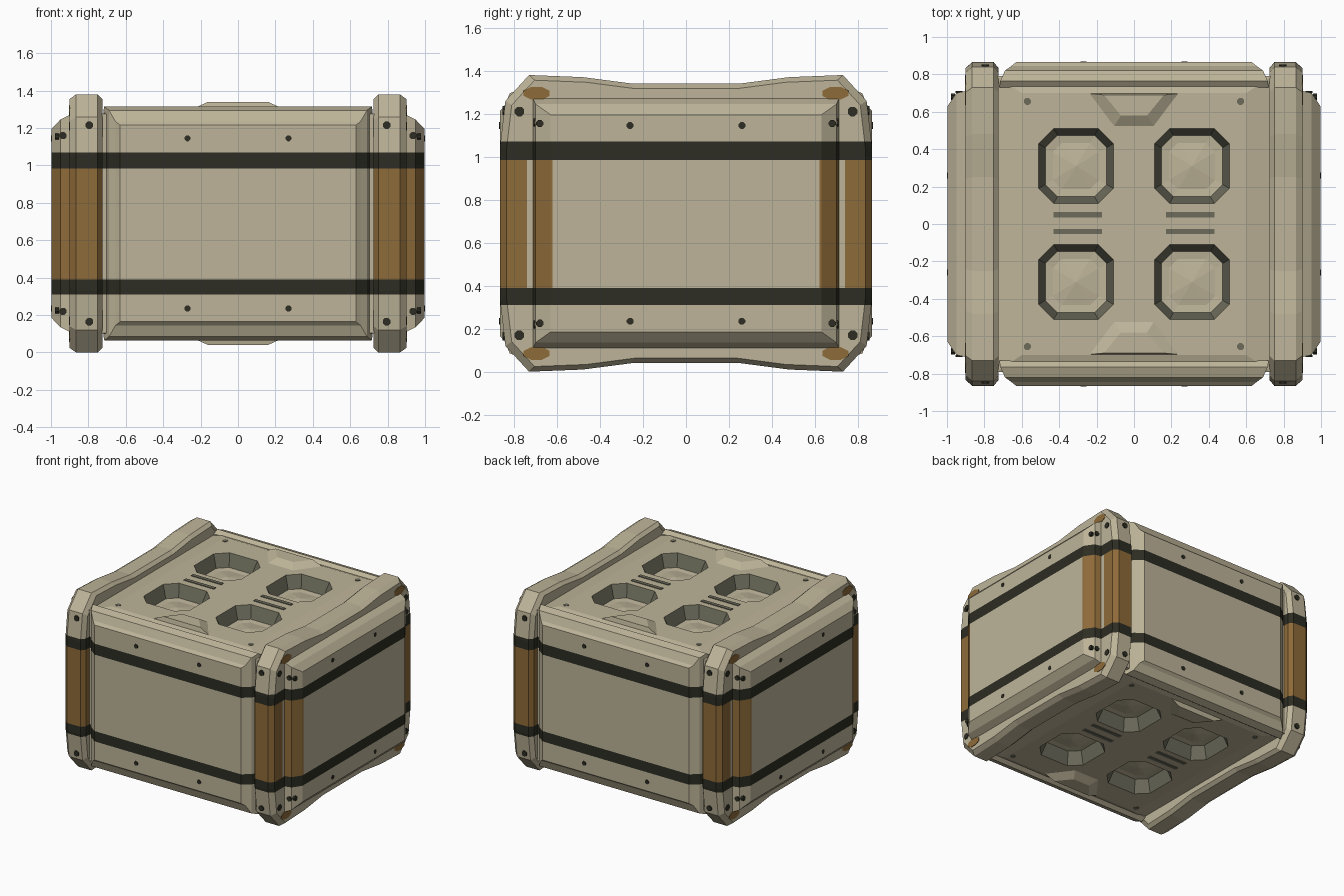
import bpy, bmesh, math
from mathutils import Vector

if "Cube" in bpy.data.objects:
    bpy.data.objects.remove(bpy.data.objects["Cube"])

MID = 0.69                         # mid height, everything mirrors about it
STRIPES = ((0.31, 0.39), (0.985, 1.07))


def make_mat(name, rgb):
    m = bpy.data.materials.new(name)
    m.diffuse_color = (*rgb, 1)
    m.use_nodes = True
    m.node_tree.nodes["Principled BSDF"].inputs["Base Color"].default_value = m.diffuse_color
    return m


MATS = [make_mat("tan_shell", (0.51, 0.455, 0.315)),
        make_mat("dark_band", (0.026, 0.026, 0.017)),
        make_mat("rust_orange", (0.27, 0.145, 0.04)),
        make_mat("grey_olive", (0.15, 0.147, 0.105))]
TAN, DARK, RUST, GREY = range(4)


def loft(bm, rings, mat=TAN):
    """Skin a list of rings and cap both ends."""
    vs = [[bm.verts.new(p) for p in r] for r in rings]
    n = len(vs[0])
    faces = [bm.faces.new(vs[0]), bm.faces.new(vs[-1])]
    for a, b in zip(vs, vs[1:]):
        for i in range(n):
            j = (i + 1) % n
            faces.append(bm.faces.new((a[i], a[j], b[j], b[i])))
    for f in faces:
        f.material_index = mat


def finish(name, bm):
    bmesh.ops.recalc_face_normals(bm, faces=bm.faces[:])
    me = bpy.data.meshes.new(name)
    bm.to_mesh(me)
    bm.free()
    for m in MATS:
        me.materials.append(m)
    ob = bpy.data.objects.new(name, me)
    bpy.context.collection.objects.link(ob)
    return ob


def paint_bands(bm, rust_from=9.0):
    """Cut the dark bands in and colour rust between them beyond |y| = rust_from."""
    for y in ((rust_from, -rust_from) if rust_from < 1 else ()):
        bmesh.ops.bisect_plane(bm, geom=bm.verts[:] + bm.edges[:] + bm.faces[:],
                               plane_co=(0, y, 0), plane_no=(0, 1, 0))
    for z in (z for s in STRIPES for z in s):
        bmesh.ops.bisect_plane(bm, geom=bm.verts[:] + bm.edges[:] + bm.faces[:],
                               plane_co=(0, 0, z), plane_no=(0, 0, 1))
    for f in bm.faces:
        c = f.calc_center_bounds()
        if any(a < c.z < b for a, b in STRIPES):
            f.material_index = DARK
        elif STRIPES[0][1] < c.z < STRIPES[1][0] and abs(c.y) > rust_from:
            f.material_index = RUST


CORNERS = ((1, 1), (-1, 1), (-1, -1), (1, -1))

# Front and back panels, bevelled outward
for s, name in ((-1, "front_panel"), (1, "back_panel")):
    bm = bmesh.new()
    loft(bm, [[(a * hx, s * d, MID + b * hz) for a, b in CORNERS] for d, hx, hz in
              ((0.73, 0.72, 0.60), (0.765, 0.715, 0.625), (0.82, 0.69, 0.605),
               (0.845, 0.655, 0.545), (0.865, 0.63, 0.525))])
    paint_bands(bm)
    finish(name, bm)

# Left and right panels with rusty vertical edges
for s, name in ((-1, "left_panel"), (1, "right_panel")):
    bm = bmesh.new()
    loft(bm, [[(s * d, a * hy, MID + b * hz) for a, b in CORNERS] for d, hy, hz in
              ((0.86, 0.72, 0.60), (0.95, 0.70, 0.555), (0.997, 0.63, 0.505))])
    paint_bands(bm, 0.62)
    finish(name, bm)

# Ribs wrapping the crate near both ends
quarter = [(0.865, 0.36), (0.84, 0.57), (0.73, 0.69), (0.48, 0.68), (0.25, 0.65)]
half = quarter + [(-y, z) for y, z in reversed(quarter)]
profile = half + [(-y, -z) for y, z in half]
for s, name in ((-1, "left_rib"), (1, "right_rib")):
    bm = bmesh.new()
    loft(bm, [[(s * x, y * k, MID + z * k) for y, z in profile] for x, k in
              ((0.725, 0.965), (0.75, 1.0), (0.865, 1.0), (0.90, 0.965))])
    paint_bands(bm, 0.74)
    finish(name, bm)

# Core body: decks with four octagonal wells above and below
bm = bmesh.new()
OCT = [(0.2, 0.12), (0.12, 0.2), (-0.12, 0.2), (-0.2, 0.12),
       (-0.2, -0.12), (-0.12, -0.2), (0.12, -0.2), (0.2, -0.12)]
TX, TY, DECK = 0.60, 0.70, 0.615
for sz in (1, -1):
    for sx, sy in CORNERS:
        def P(x, y, z):
            return bm.verts.new((sx * x, sy * y, MID + sz * z))

        def ring(k, z):
            return [P(0.31 + k * x, 0.31 + k * y, z) for x, y in OCT]
        corner = [P(TX, TY, DECK), P(0, TY, DECK), P(0, 0, DECK), P(TX, 0, DECK)]
        lip, wall, floor = ring(1, DECK), ring(0.82, 0.52), ring(0.62, 0.515)
        mid = P(0.31, 0.31, 0.535)
        for i in range(4):
            j = (i + 1) % 4
            bm.faces.new((corner[i], lip[2 * i], lip[2 * i + 1]))
            bm.faces.new((corner[i], lip[2 * i + 1], lip[2 * j], corner[j]))
        for i in range(8):
            j = (i + 1) % 8
            bm.faces.new((lip[i], lip[j], wall[j], wall[i])).material_index = GREY
            bm.faces.new((wall[i], wall[j], floor[j], floor[i]))
            bm.faces.new((floor[i], floor[j], mid))
bmesh.ops.remove_doubles(bm, verts=bm.verts[:], dist=0.0005)
# sloping deck border and core walls
rows = [[bm.verts.new((a * hx, b * hy, MID + z)) for a, b in CORNERS] for hx, hy, z in
        ((TX, TY, DECK), (0.735, 0.79, 0.585), (0.735, 0.79, -0.585), (TX, TY, -DECK))]
for a, b in zip(rows, rows[1:]):
    for i in range(4):
        j = (i + 1) % 4
        bm.faces.new((a[i], a[j], b[j], b[i]))
bmesh.ops.remove_doubles(bm, verts=bm.verts[:], dist=0.0005)
paint_bands(bm)
finish("core_body", bm)

# Raised lugs on the deck edges and the slats between the wells
bm = bmesh.new()
for sz in (1, -1):
    for sy in (1, -1):
        low = [(-0.27, 0.70), (0.27, 0.70), (0.12, 0.50), (-0.12, 0.50)]
        top = [(-0.16, 0.69), (0.16, 0.69), (0.07, 0.58), (-0.07, 0.58)]
        loft(bm, [[(x, sy * y, MID + sz * z) for x, y in r]
                  for r, z in ((low, 0.60), (top, 0.65))])
finish("deck_lugs", bm)

bm = bmesh.new()
for sz in (1, -1):
    for sx in (1, -1):
        for y in (-0.04, 0.05):
            loft(bm, [[(sx * 0.3 + a * 0.13, y + b * 0.014, MID + sz * z) for a, b in CORNERS]
                      for z in (0.612, 0.62)], GREY)
finish("deck_slats", bm)


def disc(bm, co, axis, ru, rv, mat, t=0.003):
    """Flat eight-sided plate facing along the given axis."""
    u, v = [i for i in range(3) if i != axis]
    rings = []
    for d in (-t, t):
        r = []
        for k in range(8):
            p = Vector(co)
            p[axis] += d
            p[u] += ru * math.cos(math.tau * (k + 0.5) / 8)
            p[v] += rv * math.sin(math.tau * (k + 0.5) / 8)
            r.append(p)
        rings.append(r)
    loft(bm, rings, mat)


# Bolts and rust patches, mirrored to all eight corners
bolts, rust = bmesh.new(), bmesh.new()
for sx, sy in CORNERS:
    for sz in (1, -1):
        def at(x, y, z):
            return (sx * x, sy * y, MID + sz * z)
        disc(bolts, at(0.27, 0.866, 0.455), 1, 0.017, 0.017, DARK)
        disc(bolts, at(0.795, 0.848, 0.525), 1, 0.022, 0.022, DARK, 0.005)
        disc(bolts, at(0.935, 0.705, 0.47), 1, 0.02, 0.02, DARK, 0.005)
        disc(bolts, at(0.997, 0.26, 0.455), 0, 0.017, 0.017, DARK)
        disc(bolts, at(0.968, 0.68, 0.465), 0, 0.018, 0.018, DARK, 0.01)
        disc(bolts, at(0.901, 0.775, 0.52), 0, 0.024, 0.024, DARK)
        disc(bolts, at(0.57, 0.655, DECK), 2, 0.02, 0.02, GREY)
        disc(rust, at(0.901, 0.695, 0.605), 0, 0.065, 0.032, RUST)
finish("bolts", bolts)
finish("rust_patches", rust)
